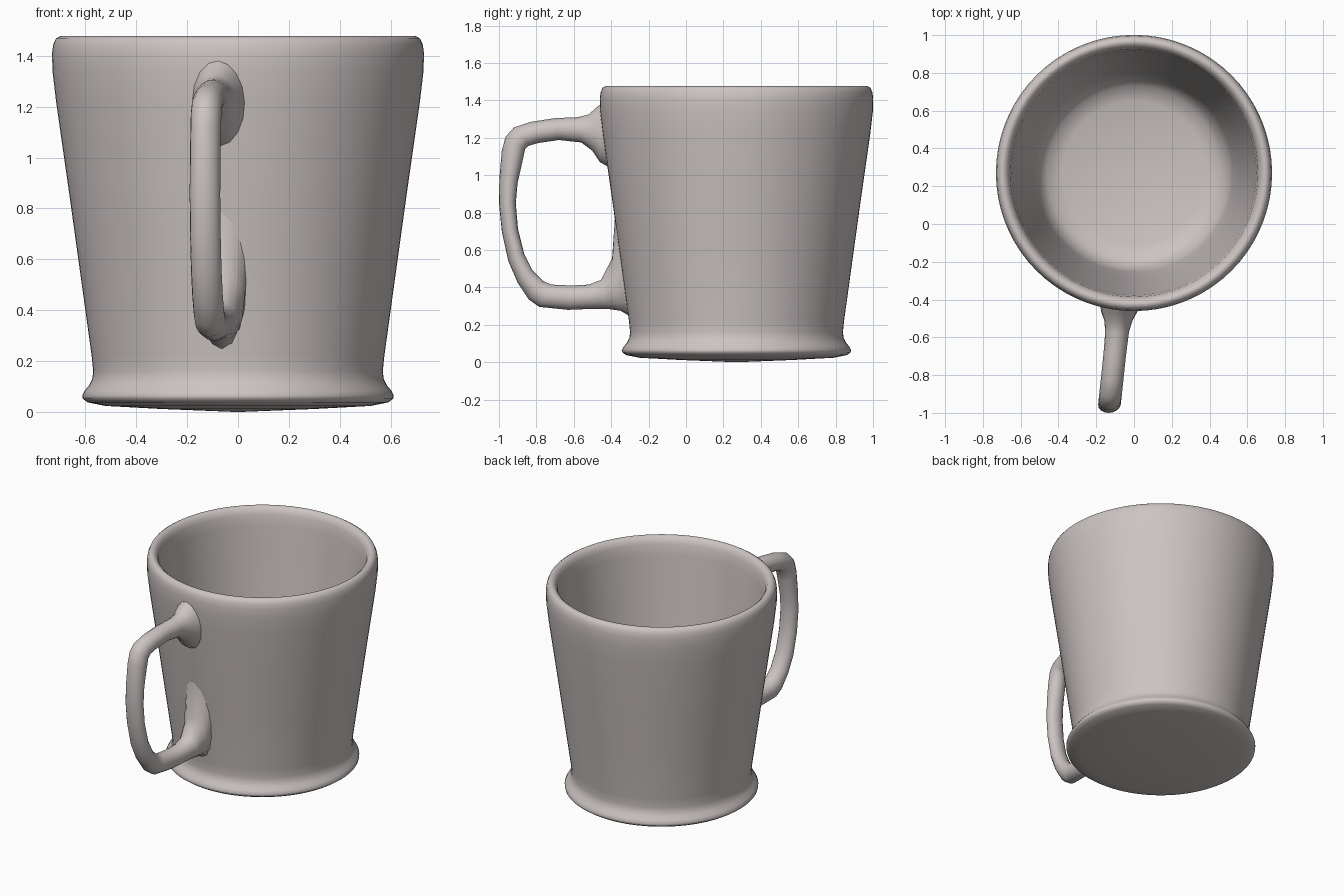
import bpy, bmesh, math

CY = 0.27      # y of the cup axis
TILT = -0.106  # sideways lean of the radial handle

clay = bpy.data.materials.new("warm grey ceramic")
clay.diffuse_color = (0.60, 0.55, 0.54, 1)


def finish(bm, name, angle):
    bmesh.ops.recalc_face_normals(bm, faces=bm.faces)
    me = bpy.data.meshes.new(name)
    bm.to_mesh(me)
    bm.free()
    me.materials.append(clay)
    ob = bpy.data.objects.new(name, me)
    bpy.context.collection.objects.link(ob)
    bpy.ops.object.select_all(action='DESELECT')
    ob.select_set(True)
    bpy.context.view_layer.objects.active = ob
    bpy.ops.object.shade_smooth_by_angle(angle=math.radians(angle))
    return ob


# Cup: one lathed profile (radius, z) from under the foot to the inner floor
profile = [(0, 0), (0.3, 0.012), (0.52, 0.024), (0.59, 0.038), (0.61, 0.052),
           (0.612, 0.066), (0.602, 0.085), (0.585, 0.105), (0.573, 0.13),
           (0.569, 0.16), (0.575, 0.22), (0.622, 0.56), (0.665, 0.87),
           (0.715, 1.22), (0.729, 1.34), (0.731, 1.41), (0.726, 1.445),
           (0.716, 1.467), (0.7, 1.477), (0.685, 1.475), (0.668, 1.46),
           (0.656, 1.43), (0.647, 1.36), (0.635, 1.22), (0.56, 0.6),
           (0.525, 0.28), (0.505, 0.19), (0.46, 0.13), (0.38, 0.105), (0, 0.085)]
bm = bmesh.new()
vs = [bm.verts.new((r, CY, z)) for r, z in profile]
es = [bm.edges.new(p) for p in zip(vs, vs[1:])]
bmesh.ops.spin(bm, geom=vs + es, cent=(0, CY, 0), axis=(0, 0, 1),
               angle=2 * math.pi, steps=72)
bmesh.ops.remove_doubles(bm, verts=bm.verts, dist=1e-4)
finish(bm, "cup_body", 50)

# Handle: outer (y, z), inner (y, z) and half width of each cross-section
sections = [
    (-0.43, 1.40, -0.39, 1.03, 0.11), (-0.475, 1.365, -0.46, 1.07, 0.095),
    (-0.52, 1.325, -0.50, 1.13, 0.075), (-0.58, 1.31, -0.56, 1.175, 0.063),
    (-0.70, 1.305, -0.68, 1.188, 0.06), (-0.83, 1.285, -0.79, 1.172, 0.06),
    (-0.92, 1.255, -0.84, 1.158, 0.06), (-0.965, 1.205, -0.86, 1.14, 0.06),
    (-0.985, 1.13, -0.875, 1.07, 0.06), (-0.998, 0.98, -0.9, 0.96, 0.06),
    (-1.0, 0.85, -0.91, 0.85, 0.06), (-0.985, 0.70, -0.898, 0.71, 0.06),
    (-0.95, 0.54, -0.865, 0.58, 0.06), (-0.90, 0.425, -0.82, 0.49, 0.06),
    (-0.84, 0.335, -0.765, 0.435, 0.06), (-0.785, 0.296, -0.72, 0.415, 0.06),
    (-0.63, 0.28, -0.61, 0.41, 0.06), (-0.51, 0.285, -0.52, 0.415, 0.063),
    (-0.42, 0.285, -0.455, 0.44, 0.072), (-0.35, 0.275, -0.395, 0.555, 0.09),
    (-0.29, 0.24, -0.375, 0.85, 0.10)]
N = 16
bm = bmesh.new()
rings = []
for yo, zo, yi, zi, w in sections:
    ring = []
    for k in range(N):
        a = 2 * math.pi * k / N
        t = (1 - math.cos(a)) / 2
        y, z = yo + (yi - yo) * t, zo + (zi - zo) * t
        ring.append(bm.verts.new((TILT * (CY - y) + w * math.sin(a), y, z)))
    rings.append(ring)
for a, b in zip(rings, rings[1:]):
    for k in range(N):
        bm.faces.new((a[k], a[(k + 1) % N], b[(k + 1) % N], b[k]))
bm.faces.new(rings[0])
bm.faces.new(rings[-1])
finish(bm, "handle", 60)
